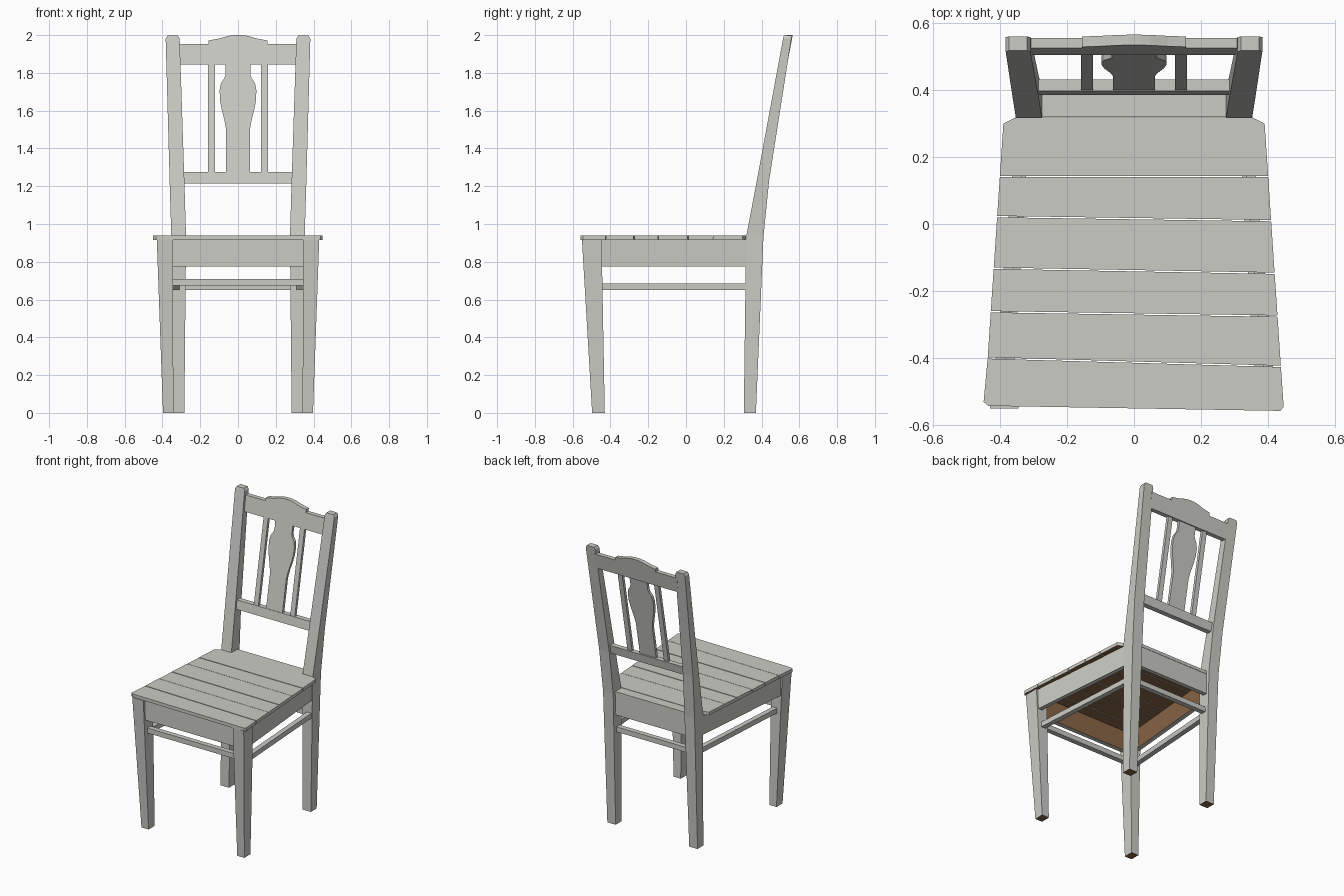
import bpy, bmesh
from mathutils import Vector

if "Cube" in bpy.data.objects:
    bpy.data.objects.remove(bpy.data.objects["Cube"])


def material(name, rgb):
    m = bpy.data.materials.new(name)
    m.diffuse_color = (*rgb, 1)
    m.use_nodes = True
    m.node_tree.nodes["Principled BSDF"].inputs["Base Color"].default_value = m.diffuse_color
    return m


PAINT = material("grey paint", (0.60, 0.60, 0.56))
WOOD = material("bare wood", (0.25, 0.13, 0.06))


def loft(name, rings, bare=None):
    """Skin a list of equal-length rings; faces along 'bare' become raw wood."""
    bm = bmesh.new()
    vs = [[bm.verts.new(p) for p in r] for r in rings]
    n = len(vs[0])
    for a, b in zip(vs, vs[1:]):
        for i in range(n):
            j = (i + 1) % n
            bm.faces.new((a[i], a[j], b[j], b[i]))
    bm.faces.new(vs[0])
    bm.faces.new(vs[-1])
    bmesh.ops.recalc_face_normals(bm, faces=bm.faces)
    if bare:
        for f in bm.faces:
            f.material_index = int(f.normal.dot(Vector(bare)) > 0.9)
    me = bpy.data.meshes.new(name)
    bm.to_mesh(me)
    bm.free()
    me.materials.append(PAINT)
    me.materials.append(WOOD)
    ob = bpy.data.objects.new(name, me)
    bpy.context.collection.objects.link(ob)
    return ob


def rect(x0, x1, y0, y1, z):
    return [(x0, y0, z), (x1, y0, z), (x1, y1, z), (x0, y1, z)]


def box(name, x0, x1, y0, y1, z0, z1, bare=None):
    return loft(name, [rect(x0, x1, y0, y1, z0), rect(x0, x1, y0, y1, z1)], bare)


def plan(name, outline, z0, z1, bare=None):
    return loft(name, [[(x, y, z) for x, y in outline] for z in (z0, z1)], bare)


def back_panel(name, outline, thick, inset=0.0):
    """Front-view outline extruded within the reclined plane of the backrest."""
    return loft(name, [[(x, 0.385 + 0.19 * (z - 1.215) + d, z) for x, z in outline]
                       for d in (inset, inset + thick)])


for s, side in ((1, "right"), (-1, "left")):
    # tapered front legs
    loft(f"front_leg_{side}", [rect(s * 0.342, s * 0.397, -0.497, -0.43, 0),
                               rect(s * 0.345, s * 0.43, -0.551, -0.447, 0.918)],
         (0, 0, -1))
    # back legs running up into reclined posts, rounded off at the top
    loft(f"back_leg_{side}", [rect(s * 0.284, s * 0.348, 0.306, 0.370, 0),
                              rect(s * 0.275, s * 0.353, 0.318, 0.410, 0.93),
                              rect(s * 0.284, s * 0.362, 0.375, 0.440, 1.23),
                              rect(s * 0.309, s * 0.383, 0.514, 0.558, 1.982),
                              rect(s * 0.319, s * 0.373, 0.518, 0.560, 1.998)],
         (0, 0, -1))
    # side aprons and stretchers
    plan(f"side_apron_{side}", [(s * 0.418, -0.46), (s * 0.348, 0.33),
                                (s * 0.318, 0.33), (s * 0.388, -0.46)],
         0.775, 0.918, (-s, 0, 0))
    plan(f"side_stretcher_{side}", [(s * 0.395, -0.46), (s * 0.345, 0.33),
                                    (s * 0.31, 0.33), (s * 0.36, -0.46)], 0.65, 0.685)
    # narrow back slats
    back_panel(f"back_slat_{side}", [(s * 0.123, 1.265), (s * 0.158, 1.265),
                                     (s * 0.158, 1.855), (s * 0.123, 1.855)], 0.02, 0.003)

# front and back aprons and stretchers
box("front_apron", -0.36, 0.36, -0.53, -0.50, 0.775, 0.918, (0, 1, 0))
box("back_apron", -0.285, 0.285, 0.355, 0.385, 0.775, 0.918, (0, -1, 0))
box("front_stretcher", -0.36, 0.36, -0.505, -0.47, 0.675, 0.71)
box("back_stretcher", -0.29, 0.29, 0.335, 0.37, 0.65, 0.685)


# seat boards with slightly skewed joints
def half_width(y):
    return 0.39 + (0.30 - y) * 0.067


joints = [(-0.545, -0.56), (-0.40, -0.425), (-0.262, -0.275),
          (-0.132, -0.147), (0.022, 0.010), (0.142, 0.142), (0.32, 0.32)]
gap = 0.002
for i, ((l0, r0), (l1, r1)) in enumerate(zip(joints, joints[1:])):
    l0, r0, l1, r1 = l0 + gap, r0 + gap, l1 - gap, r1 - gap
    if i == 0:      # clipped front corners
        pts = [(-0.435, l0), (0.437, r0), (0.447, r0 + 0.012),
               (half_width(r1), r1), (-half_width(l1), l1), (-0.449, l0 + 0.012)]
    elif i == 5:    # clipped rear corners
        pts = [(-half_width(l0), l0), (half_width(r0), r0), (0.39, 0.30),
               (0.353, r1), (-0.353, l1), (-0.39, 0.30)]
    else:
        pts = [(-half_width(l0), l0), (half_width(r0), r0),
               (half_width(r1), r1), (-half_width(l1), l1)]
    lift = 0.001 * (i % 2)
    plan(f"seat_board_{i + 1}", pts, 0.916 + lift, 0.939 + lift, (0, 0, -1))
box("seat_rear_strip", -0.28, 0.28, 0.319, 0.387, 0.916, 0.938, (0, 0, -1))

# lower back rail
back_panel("lower_back_rail", [(-0.29, 1.215), (0.29, 1.215), (0.29, 1.275), (-0.29, 1.275)], 0.035)

# crest rail with raised, gently arched centre
crest = [(0.155, 1.952), (0.155, 1.972), (0.10, 1.982), (0.05, 1.996), (0.02, 2.0)]
right = [(0.315, 1.845), (0.318, 1.952)] + crest
back_panel("crest_rail", right + [(-x, z) for x, z in reversed(right)], 0.031)

# vase-shaped centre splat
vase = [(0.063, 1.265), (0.063, 1.50), (0.072, 1.55), (0.088, 1.615), (0.096, 1.66),
        (0.097, 1.71), (0.090, 1.745), (0.073, 1.77), (0.066, 1.79), (0.068, 1.855)]
back_panel("centre_splat", vase + [(-x, z) for x, z in reversed(vase)], 0.02, 0.003)
